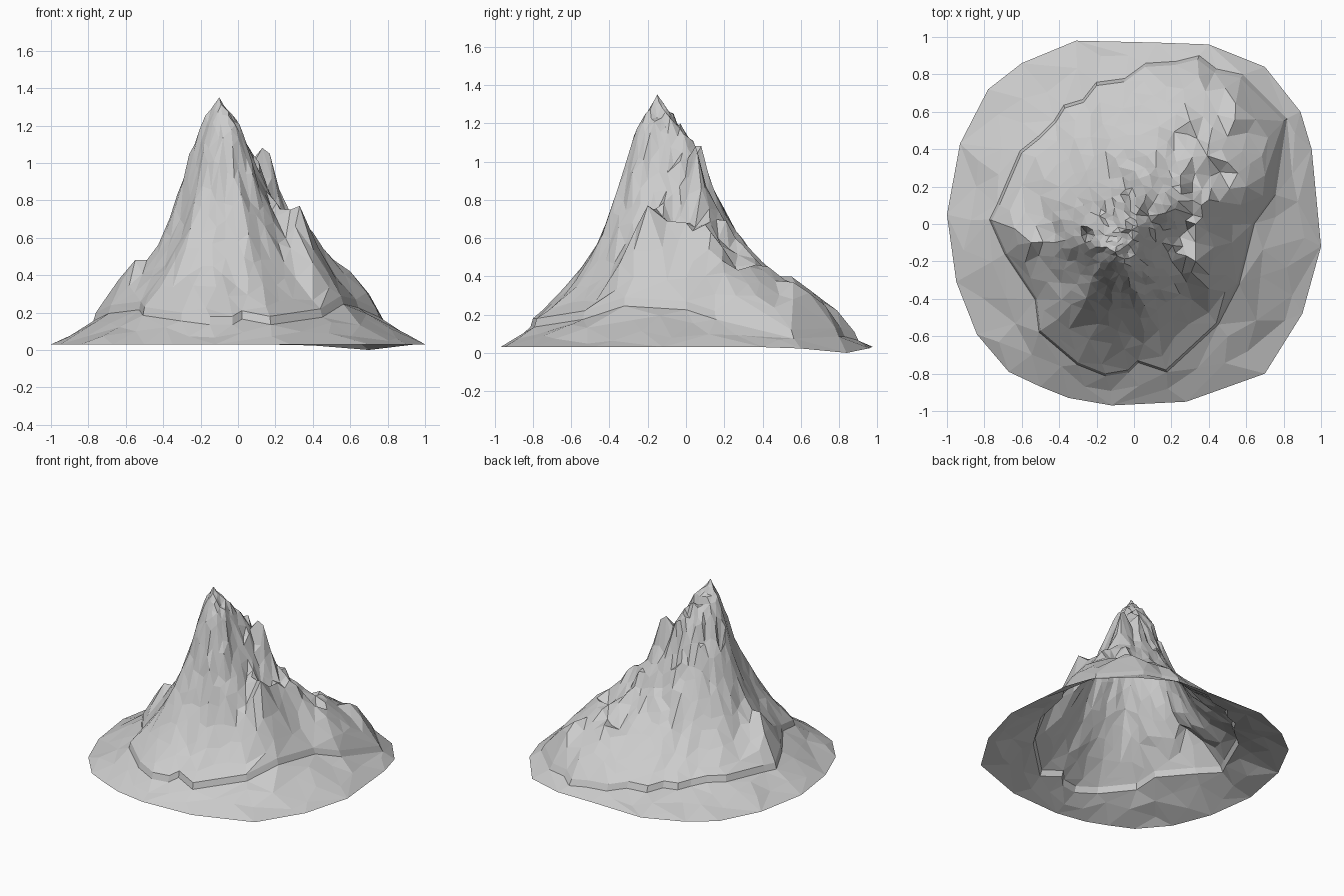
import bpy
import math
import random
from mathutils import Vector, noise
from mathutils.geometry import delaunay_2d_cdt

random.seed(4)
cube = bpy.data.objects.get("Cube")
if cube:
    bpy.data.objects.remove(cube)

SUMMIT = Vector((-0.1, -0.15))
TOP = 1.35
BROAD_AXIS = Vector((1, -1)).normalized()

# Outer rim, counter-clockwise (x, y)
RIM = [(1, -.12), (.95, .4), (.89, .6), (.7, .84), (.4, .96), (.12, .97), (-.31, .98),
       (-.6, .86), (-.78, .72), (-.93, .43), (-1, .05), (-.95, -.31), (-.84, -.59),
       (-.67, -.79), (-.5, -.87), (-.35, -.93), (-.12, -.97), (.28, -.95), (.7, -.8), (.9, -.48)]

# Top edge of the low cliff that circles the foot (x, y, z)
LEDGE = [(.63, 0, .27), (.74, .15, .22), (.8, .55, .12), (.57, .78, .13), (.43, .81, .13),
         (.34, .88, .11), (.22, .85, .12), (.06, .84, .13), (-.05, .76, .15), (-.2, .74, .15),
         (-.27, .65, .17), (-.37, .62, .17), (-.42, .54, .18), (-.5, .46, .2), (-.6, .38, .2),
         (-.72, .1, .2), (-.76, .02, .2), (-.68, -.16, .24), (-.52, -.4, .26), (-.5, -.57, .23),
         (-.3, -.74, .2), (-.15, -.8, .18), (-.03, -.78, .18), (.02, -.73, .21),
         (.17, -.78, .18), (.44, -.53, .22), (.55, -.32, .29)]

# Height fraction against distance fraction from summit to ledge
PROFILE = [(0, 1), (.07, .92), (.14, .85), (.23, .71), (.31, .56), (.42, .4),
           (.54, .28), (.69, .18), (.88, .07), (1, 0)]

# Spurs, shelves and secondary peaks, as crest lines (x, y, z)
SPURS = [
    [(-.03, -.05, 1.15), (.01, .02, 1.12), (.03, .08, 1.08)],
    [(.13, .05, 1.08), (.17, .06, 1.05), (.22, .08, .86), (.4, .13, .63), (.6, .2, .42), (.7, .26, .3)],
    [(.2, .1, .86), (.28, .3, .56), (.4, .43, .45), (.54, .56, .37), (.65, .56, .28)],
    [(.3, .55, .4), (.4, .43, .45), (.5, .33, .45), (.6, .2, .42)],
    [(.15, -.1, .85), (.28, -.17, .75), (.33, -.2, .77), (.33, -.1, .69), (.33, 0, .68), (.36, .1, .67)],
    [(-.25, -.05, .82), (-.42, -.05, .53), (-.55, -.1, .48), (-.62, -.11, .37)],
    [(-.12, -.23, 1.18), (-.16, -.28, 1.0), (-.2, -.36, .76)],
]


def cross_loop(loop, direction):
    """Distance and height where a ray from the summit meets a loop."""
    for a, b in zip(loop, loop[1:] + loop[:1]):
        p, e = Vector(a[:2]) - SUMMIT, Vector(b[:2]) - Vector(a[:2])
        den = direction.x * e.y - direction.y * e.x
        if abs(den) < 1e-9:
            continue
        dist = (p.x * e.y - p.y * e.x) / den
        s = (p.x * direction.y - p.y * direction.x) / den
        if dist > 0 and -1e-6 <= s <= 1 + 1e-6:
            return dist, (a[2] + (b[2] - a[2]) * s if len(a) > 2 else rim_height(a))
    return 1, 0


def rim_height(p):
    return .03 * min(1, math.hypot(p[0] - .7, p[1] - .84) / .4)


def profile(t):
    for (t0, h0), (t1, h1) in zip(PROFILE, PROFILE[1:]):
        if t <= t1:
            return h0 + (h1 - h0) * (t - t0) / (t1 - t0)
    return 0


def core_bulge(u, t):
    """Fatter rock core and gentler apron along the broad axis."""
    if t < .58:
        swell = .1 * math.sin(math.pi * t / .58)
    else:
        swell = -.04 * math.sin(math.pi * (t - .58) / .42)
    return swell * u.dot(BROAD_AXIS) ** 4


def spur_height(p):
    best = 0
    for line in SPURS:
        for a, b in zip(line, line[1:]):
            va, e = Vector(a[:2]), Vector(b[:2]) - Vector(a[:2])
            s = max(0, min(1, (p - va).dot(e) / e.dot(e)))
            z = a[2] + (b[2] - a[2]) * s
            best = max(best, z - (p - va - e * s).length * (.3 + 2.7 * z * z))
    return best


def surface(p):
    """Height of the terrain: rock inside the ledge, skirt outside it."""
    ray = p - SUMMIT
    d = ray.length
    u = ray.normalized()
    edge, z_edge = cross_loop(LEDGE, u)
    t = d / edge
    if t <= 1:
        z = z_edge + (TOP - z_edge) * profile(t) + core_bulge(u, t)
        # spurs break off steeply above the ledge
        z = max(z, min(spur_height(p), z_edge + 1.6 * (edge - d)))
        # gullies running down the slopes, plus rough rock
        gully = noise.noise(Vector((u.x * 7, u.y * 7, d * 3)))
        rough = (1 - t) * min(1, t * 4)
        return z + rough * (.05 * gully + (1 - t) * random.uniform(-.07, .055))
    rim, z_rim = cross_loop(RIM, u)
    s = min(1, (d - edge) / max(.01, rim - edge))
    z_low = z_edge - .045
    return z_low + (z_rim - z_low) * s + random.uniform(-.012, .012)


points, heights, edges = [], [], []


def add_loop(loop):
    start, n = len(points), len(loop)
    for i, (x, y, z) in enumerate(loop):
        points.append(Vector((x, y)))
        heights.append(z)
        edges.append((start + i, start + (i + 1) % n))


# Rim and the two edges of the cliff
add_loop([(x, y, rim_height((x, y))) for x, y in RIM])
add_loop(LEDGE)
foot = []
for x, y, z in LEDGE:
    q = SUMMIT + (Vector((x, y)) - SUMMIT) * 1.02
    foot.append((q.x, q.y, z - .045))
add_loop(foot)
loop_count = len(points)

# Summit and crest points
points.append(SUMMIT.copy())
heights.append(TOP)
for x, y, z in sorted({crest for line in SPURS for crest in line}):
    points.append(Vector((x, y)))
    heights.append(z)

# Scattered rock points, denser towards the summit
for _ in range(11000):
    a = random.uniform(0, math.tau)
    u = Vector((math.cos(a), math.sin(a)))
    d = 1.4 * random.random() ** .9
    if d > cross_loop(RIM, u)[0] - .06:
        continue
    p = SUMMIT + u * d
    t = d / cross_loop(LEDGE, u)[0]
    gap = .021 + .07 * t ** 1.5 if t < 1 else .13
    if .95 < t < 1.07 or any((p - q).length < gap * (.6 if i < loop_count else 1)
                             for i, q in enumerate(points)):
        continue
    points.append(p)
    heights.append(surface(p))

# Triangulate into an open shell
verts, _, faces, origins, _, _ = delaunay_2d_cdt(points, edges, [], 1, 1e-5)
coords = [(v.x, v.y, heights[o[0]] if o else surface(v)) for v, o in zip(verts, origins)]
mesh = bpy.data.meshes.new("mountain")
mesh.from_pydata(coords, [], faces)
mesh.update()
mountain = bpy.data.objects.new("mountain", mesh)
bpy.context.collection.objects.link(mountain)

# Plain grey rock
rock_grey = bpy.data.materials.new("rock grey")
rock_grey.use_nodes = True
colour = (.6, .6, .6, 1)
rock_grey.diffuse_color = colour
rock_grey.node_tree.nodes["Principled BSDF"].inputs["Base Color"].default_value = colour
mesh.materials.append(rock_grey)
